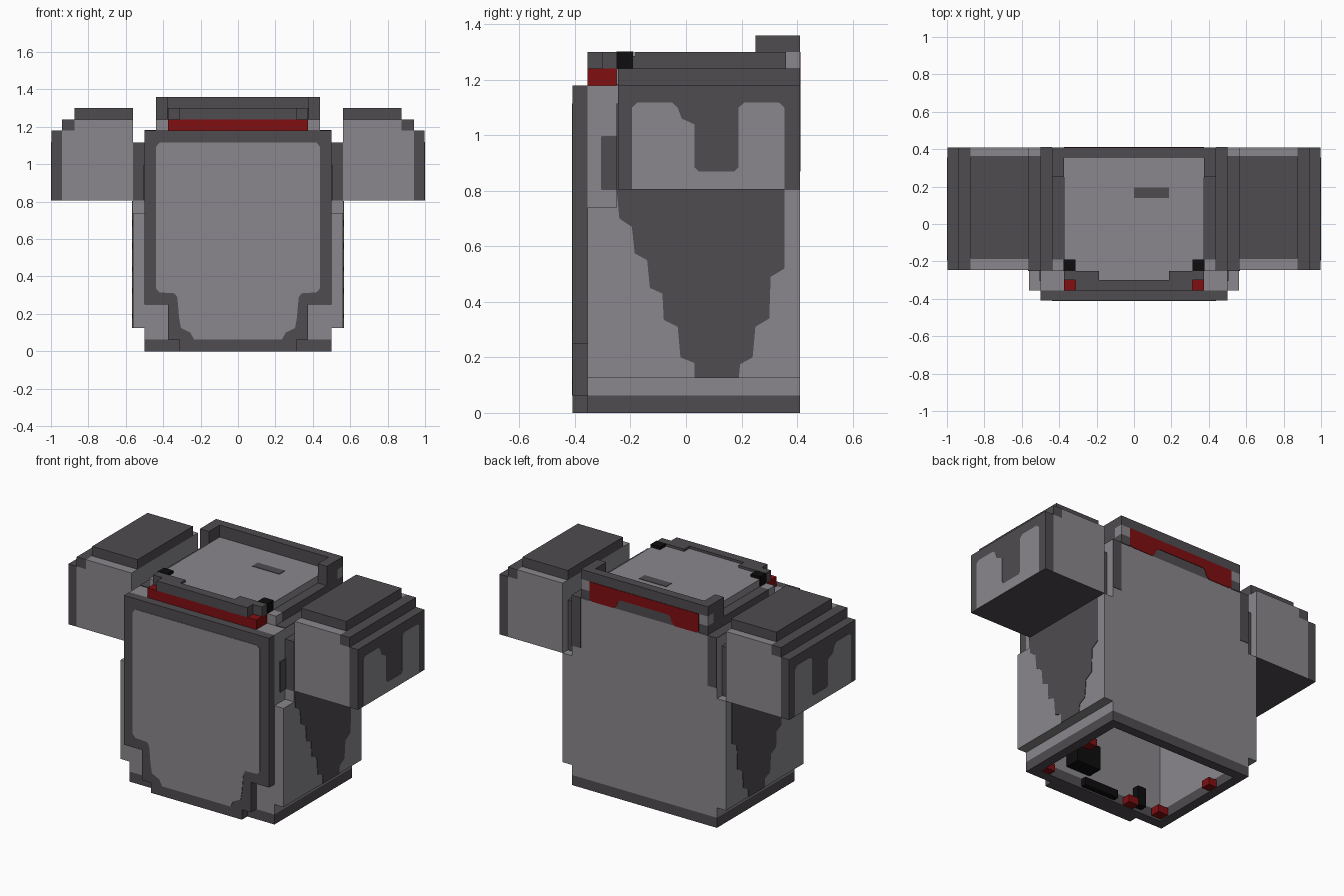
import bpy, bmesh
from mathutils import Vector

if "Cube" in bpy.data.objects:
    bpy.data.objects.remove(bpy.data.objects["Cube"])


def mat(name, rgb):
    m = bpy.data.materials.new(name)
    m.diffuse_color = (*rgb, 1)
    m.use_nodes = True
    m.node_tree.nodes["Principled BSDF"].inputs["Base Color"].default_value = m.diffuse_color
    return m


LIGHT = mat("light_grey", (0.254, 0.245, 0.262))
DARK = mat("dark_grey", (0.078, 0.072, 0.078))
RED = mat("deep_red", (0.216, 0.0045, 0.0055))
BLACK = mat("black", (0.004, 0.004, 0.004))


def finish(name, bm, mats):
    bmesh.ops.recalc_face_normals(bm, faces=bm.faces)
    me = bpy.data.meshes.new(name)
    bm.to_mesh(me)
    bm.free()
    for m in mats:
        me.materials.append(m)
    ob = bpy.data.objects.new(name, me)
    bpy.context.collection.objects.link(ob)
    return ob


def box(name, x, y, z, m, under=None):
    """Box from axis ranges; optional second colour for the underside."""
    bm = bmesh.new()
    bmesh.ops.create_cube(bm, size=1)
    for v in bm.verts:
        v.co = Vector([(r[0] + r[1]) / 2 + c * (r[1] - r[0])
                       for r, c in zip((x, y, z), v.co)])
    bm.normal_update()
    if under:
        for f in bm.faces:
            f.material_index = int(f.normal.z < -0.5)
    return finish(name, bm, [m, under] if under else [m])


def pair(name, x, y, z, m, under=None):
    box(name + "_right", x, y, z, m, under)
    box(name + "_left", (-x[1], -x[0]), y, z, m, under)


def panel(name, pts, place, shift, m):
    """Thin inlay cut from a 2D outline."""
    bm = bmesh.new()
    f = bm.faces.new([bm.verts.new(place(a, b)) for a, b in pts])
    r = bmesh.ops.extrude_face_region(bm, geom=[f])
    for v in r["geom"]:
        if isinstance(v, bmesh.types.BMVert):
            v.co += Vector(shift)
    return finish(name, bm, [m])


F, B = -0.355, 0.41   # front and back of the torso

# Hollow torso: base ring and walls
for nm, z, m in (("base", (0, .0625), DARK), ("torso", (.0625, 1.18), LIGHT)):
    box(nm + "_front_wall", (-.5, .5), (F, F + .06), z, m)
    box(nm + "_back_wall", (-.5, .5), (B - .06, B), z, m)
    pair(nm + "_side_wall", (.44, .5), (F + .06, B - .06), z, m)
box("shoulder_deck", (-.44, .44), (F + .06, B - .06), (1.12, 1.18), LIGHT)

# Side skirts with stepped dark inlay
pair("side_skirt_front", (.5, .5625), (F, -.25), (.125, .74), LIGHT)
pair("side_skirt", (.5, .5625), (-.25, B), (.125, .805), LIGHT)
left = [(.03, .125), (.03, .18), (-.02, .2), (-.03, .31), (-.08, .335),
        (-.085, .43), (-.13, .45), (-.14, .55), (-.185, .575), (-.195, .67),
        (-.24, .7), (-.25, .804)]
right = [(.355, .804), (.355, .52), (.305, .49), (.3, .34), (.25, .31),
         (.24, .2), (.195, .175), (.19, .125)]
for s, side in ((1, "right"), (-1, "left")):
    panel("skirt_inlay_" + side, left + right,
          lambda a, b: (s * .5625, a, b), (s * .003, 0, 0), DARK)

# Chest plate, narrowing at the bottom
for nm, w, z in (("upper", .5, (.25, 1.18)), ("lower", .375, (.0625, .25)),
                 ("tip", .3125, (0, .0625))):
    box("chest_plate_" + nm, (-w, w), (-.408, F), z, DARK)
half = [(.235, .0625), (.255, .1), (.305, .125), (.315, .18), (.325, .24),
        (.325, .29), (.34, .31), (.42, .315), (.4375, .335), (.4375, 1.095),
        (.42, 1.115)]
half[4:6] = [(.32, .24), (.325, .29)]
panel("chest_inlay", half + [(-a, b) for a, b in reversed(half)],
      lambda a, b: (a, -.408, b), (0, -.003, 0), LIGHT)

# Shoulder joints and dark trim on the torso
pair("shoulder_joint", (.5, .5625), (-.25, .36), (.805, 1.115), DARK)
pair("joint_front_trim", (.5, .506), (-.305, -.25), (.805, .995), DARK)
pair("joint_top_trim", (.4375, .5), (-.25, B), (1.18, 1.184), DARK)
pair("back_strip", (.4375, .5), (B, B + .003), (.87, 1.184), DARK)

# Arms: light core, dark outer slab, stepped cap
AY = (-.245, B)
pair("arm_core", (.5625, .94), AY, (.805, 1.18), LIGHT, DARK)
pair("arm_outer_slab", (.94, .998), AY, (.805, 1.18), DARK)
pair("arm_step", (.5625, .875), AY, (1.18, 1.24), LIGHT)
pair("arm_step_edge", (.875, .94), AY, (1.18, 1.24), DARK)
pair("arm_cap", (.5625, .875), (-.185, .36), (1.24, 1.30), DARK)
arch = [(-.195, .806), (.355, .806), (.355, 1.1), (.335, 1.118), (.21, 1.118),
        (.19, 1.1), (.19, .885), (.175, .87), (.045, .87), (.03, .885),
        (.03, 1.04), (-.015, 1.06), (-.03, 1.1), (-.05, 1.118),
        (-.175, 1.118), (-.195, 1.1)]
for s, side in ((1, "right"), (-1, "left")):
    panel("arm_inlay_" + side, arch,
          lambda a, b: (s * .998, a, b), (s * .002, 0, 0), LIGHT)

# Neck: light plate with a dark slot
box("neck_plate", (-.375, .375), (-.25, .355), (1.18, 1.285), LIGHT)
box("neck_plate_front", (-.1875, .1875), (-.3, -.25), (1.24, 1.285), LIGHT)
box("neck_slot", (0, .1875), (.14, .195), (1.285, 1.288), DARK)

# Collar: side rails, raised back, front lip
pair("collar_rail_tip", (.375, .4375), (-.25, -.19), (1.18, 1.24), LIGHT)
pair("collar_rail", (.375, .4375), (-.19, B), (1.184, 1.24), DARK)
pair("collar_riser", (.375, .4375), (.25, .355), (1.24, 1.30), DARK)
pair("collar_back_block", (.375, .4375), (.355, B), (1.24, 1.30), LIGHT)
pair("collar_side_top", (.375, .4375), (.25, .355), (1.30, 1.36), DARK)
box("collar_back", (-.375, .375), (.355, B), (1.18, 1.30), DARK)
box("collar_back_top", (-.4375, .4375), (.355, B), (1.30, 1.36), DARK)
box("collar_front_band", (-.375, .375), (F, -.25), (1.18, 1.24), RED)
box("collar_front_lip", (-.3125, .3125), (F, -.30), (1.24, 1.30), DARK)
pair("collar_front_corner", (.1875, .375), (-.30, -.25), (1.24, 1.30), DARK)
pair("collar_clasp", (.3125, .378), (-.25, -.19), (1.24, 1.302), BLACK)

# Red band behind the neck with drooping ends
drop = [(.375, 1.30), (.375, 1.19), (.36, 1.18), (.21, 1.18), (.19, 1.20),
        (.18, 1.23), (.16, 1.24)]
panel("back_band", drop + [(-a, b) for a, b in reversed(drop)],
      lambda a, b: (a, B, b), (0, .003, 0), RED)

# Lining details inside the opening
for i, (x, y) in enumerate(((.41, .09), (-.42, .17), (.41, -.28),
                            (-.2, -.27), (-.4, -.25))):
    box(f"lining_tab_{i}", (x - .035, x + .035), (y - .03, y + .03),
        (.003, .05), RED)
box("lining_strip", (-.1, .14), (-.295, -.26), (.01, .06), BLACK)
box("lining_block", (.08, .25), (-.295, -.2), (.1, .25), BLACK)
box("lining_post", (-.3, -.24), (-.295, -.25), (.02, .14), BLACK)
